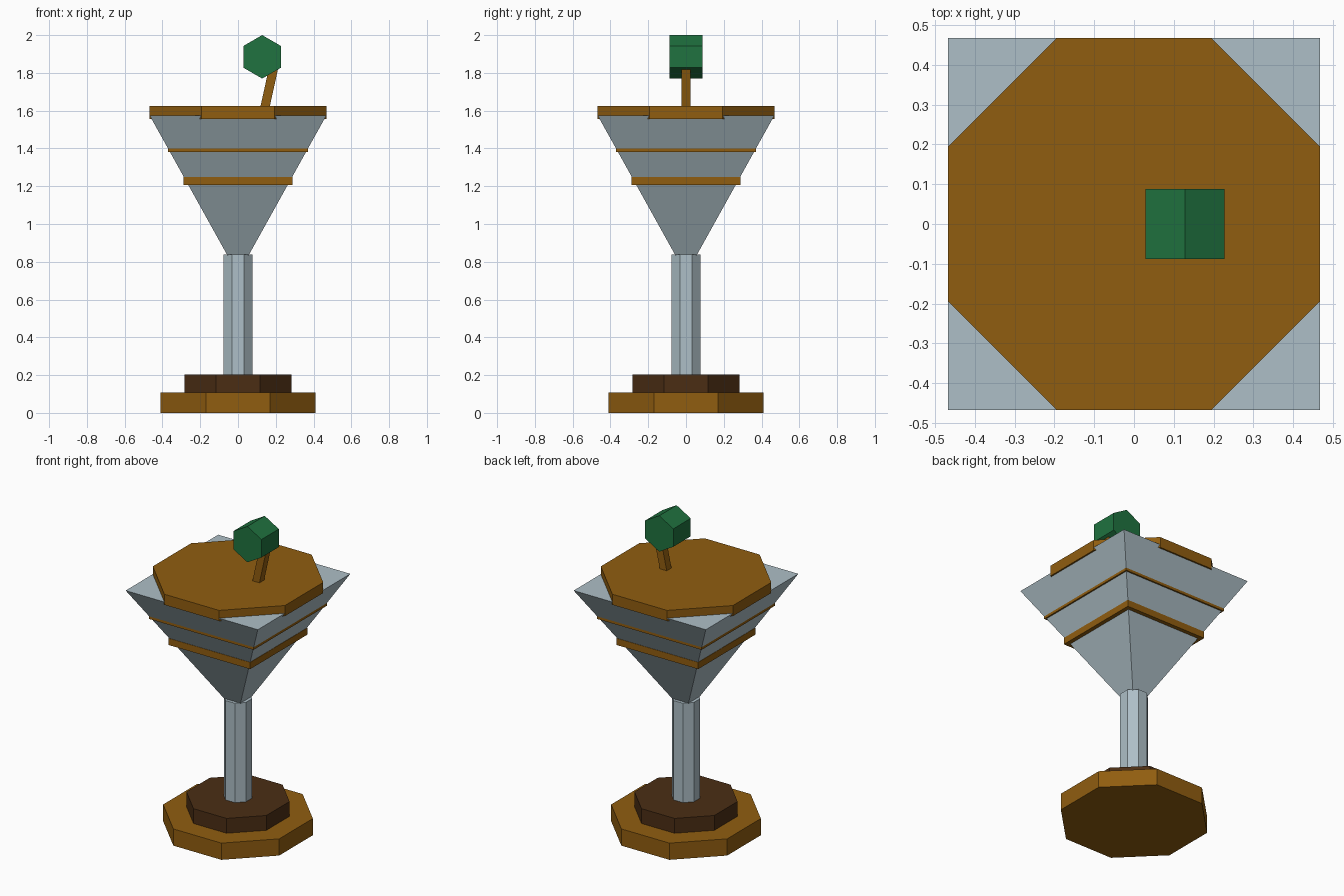
import bpy
from math import pi, cos, atan, sqrt

if "Cube" in bpy.data.objects:
    bpy.data.objects.remove(bpy.data.objects["Cube"])


def material(name, rgb):
    m = bpy.data.materials.new(name)
    m.diffuse_color = (*rgb, 1)
    m.use_nodes = True
    m.node_tree.nodes["Principled BSDF"].inputs["Base Color"].default_value = m.diffuse_color
    return m


GLASS = material("pale_glass", (0.42, 0.52, 0.57))
AMBER = material("amber", (0.28, 0.11, 0.005))
DARK = material("dark_brown", (0.07, 0.027, 0.007))
GREEN = material("green", (0.014, 0.17, 0.05))


def prism(name, sides, apothem, z0, z1, mat, bottom=None):
    """Upright prism with flats facing the axes; bottom=0 tapers to a point."""
    k = 1 / cos(pi / sides)
    low = apothem if bottom is None else bottom
    bpy.ops.mesh.primitive_cone_add(vertices=sides, radius1=low * k, radius2=apothem * k,
                                    depth=z1 - z0, location=(0, 0, (z0 + z1) / 2))
    ob = bpy.context.object
    ob.name = name
    ob.rotation_euler.z = pi / sides
    ob.data.materials.append(mat)
    return ob


# Stepped foot and stem
prism("foot_lower", 8, 0.411, 0, 0.107, AMBER)
prism("foot_upper", 8, 0.283, 0.107, 0.202, DARK)
prism("stem", 8, 0.078, 0.202, 0.838, GLASS)

# Bowl: inverted square pyramid, with two bands and the drink on top
prism("bowl", 4, 0.468, 0.733, 1.575, GLASS, bottom=0)
prism("band_lower", 4, 0.289, 1.206, 1.249, AMBER)
prism("band_upper", 4, 0.37, 1.382, 1.40, AMBER)
prism("drink", 8, 0.468, 1.557, 1.625, AMBER)

# Leaning pick
bpy.ops.mesh.primitive_cube_add(size=1, location=(0.164, 0, 1.715))
pick = bpy.context.object
pick.name = "pick"
pick.dimensions = (0.048, 0.048, 0.25)
pick.rotation_euler.y = atan(0.22)
pick.data.materials.append(AMBER)

# Olive: six-sided prism lying along y, point upward
bpy.ops.mesh.primitive_cylinder_add(vertices=6, radius=0.115, depth=0.176,
                                    location=(0.128, 0, 1.885), rotation=(pi / 2, 0, 0))
olive = bpy.context.object
olive.name = "olive"
olive.data.materials.append(GREEN)
